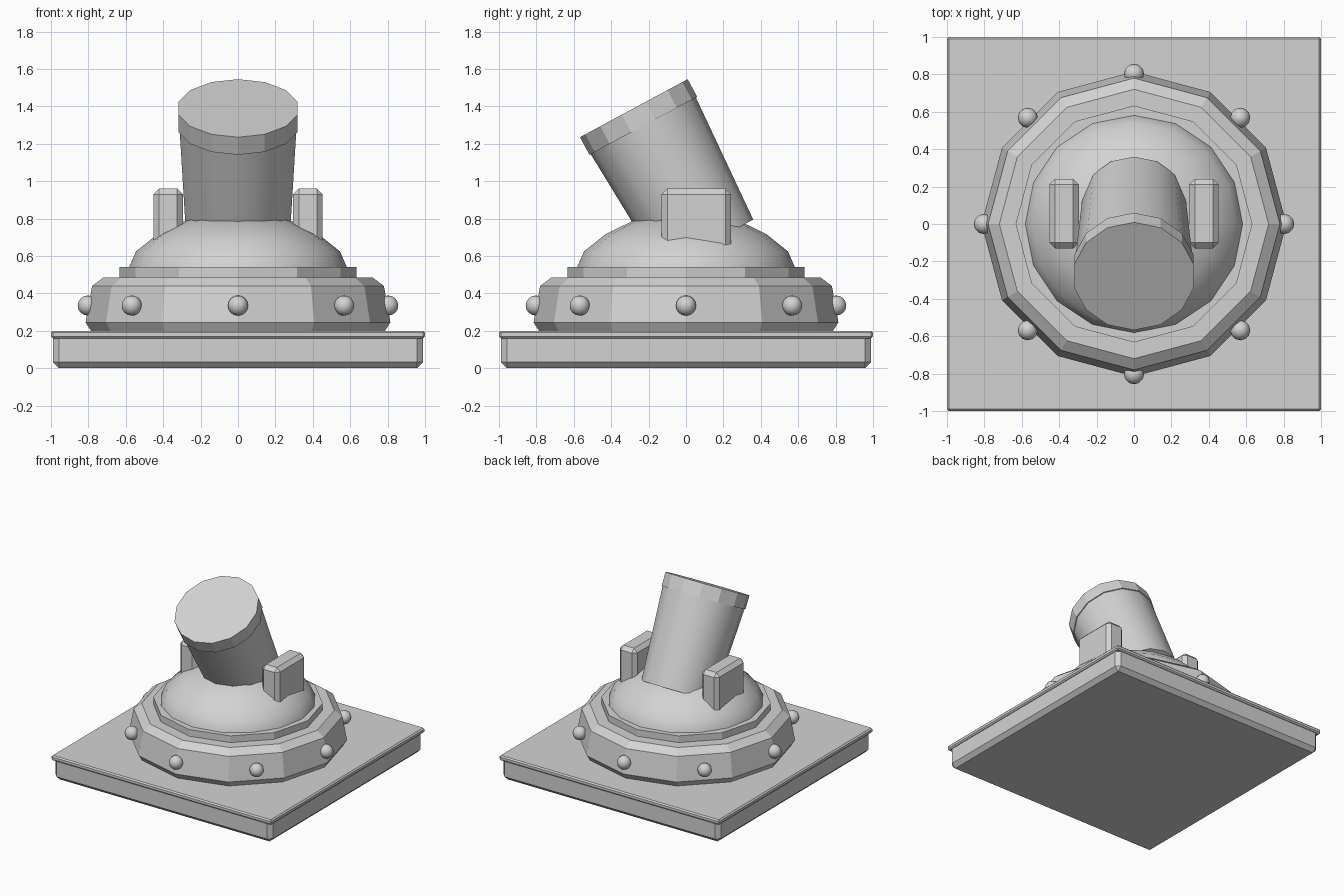
import bpy
import bmesh
from math import sin, cos, pi, radians

cube = bpy.data.objects.get("Cube")
if cube:
    bpy.data.objects.remove(cube, do_unlink=True)

grey = bpy.data.materials.new("plain_grey")
grey.use_nodes = True
grey.diffuse_color = (0.65, 0.65, 0.65, 1)
grey.node_tree.nodes["Principled BSDF"].inputs["Base Color"].default_value = grey.diffuse_color


def finish(bm, name, smooth=None):
    """Turn a bmesh into a named object, optionally smoothed below an angle."""
    bmesh.ops.recalc_face_normals(bm, faces=bm.faces)
    mesh = bpy.data.meshes.new(name)
    bm.to_mesh(mesh)
    bm.free()
    mesh.materials.append(grey)
    obj = bpy.data.objects.new(name, mesh)
    bpy.context.collection.objects.link(obj)
    if smooth:
        bpy.ops.object.select_all(action='DESELECT')
        obj.select_set(True)
        bpy.context.view_layer.objects.active = obj
        bpy.ops.object.shade_smooth_by_angle(angle=radians(smooth))
    return obj


def lathe(name, profile, sides, start=0.0, smooth=None):
    """Stack regular polygons of (radius, z) and cap both ends."""
    bm = bmesh.new()
    rings = []
    for r, z in profile:
        angles = [start + 2 * pi * i / sides for i in range(sides)]
        rings.append([bm.verts.new((r * cos(a), r * sin(a), z)) for a in angles])
    for low, high in zip(rings, rings[1:]):
        for i in range(sides):
            j = (i + 1) % sides
            bm.faces.new((low[i], low[j], high[j], high[i]))
    bm.faces.new(rings[0])
    bm.faces.new(rings[-1])
    return finish(bm, name, smooth)


def bevelled_box(name, low, high, bevel):
    bm = bmesh.new()
    bmesh.ops.create_cube(bm, size=1)
    for v in bm.verts:
        v.co = [(a + b) / 2 + c * (b - a) for a, b, c in zip(low, high, v.co)]
    bmesh.ops.bevel(bm, geom=bm.edges[:], offset=bevel, segments=1,
                    affect='EDGES', clamp_overlap=True)
    return finish(bm, name)


# Square base with an overhanging top plate
bevelled_box("base_block", (-0.988, -0.988, 0), (0.988, 0.988, 0.19), 0.032)
bevelled_box("base_plate", (-1, -1, 0.16), (1, 1, 0.2), 0.01)

# Twelve-sided turret ring, raised collar and dome
lathe("turret_ring", [(0.78, 0.19), (0.815, 0.245), (0.78, 0.44), (0.72, 0.485)], 12)
lathe("dome_collar", [(0.633, 0.46), (0.633, 0.54)], 12)
lathe("dome", [(0.59, 0.5), (0.58, 0.545), (0.545, 0.625), (0.43, 0.717), (0.27, 0.795),
               (0.12, 0.81), (0.01, 0.815)], 16, smooth=40)

# Round rivets around the ring
for i in range(8):
    a = i * pi / 4
    bm = bmesh.new()
    bmesh.ops.create_uvsphere(bm, u_segments=12, v_segments=8, radius=0.054)
    rivet = finish(bm, "rivet", 60)
    rivet.location = (0.803 * cos(a), 0.803 * sin(a), 0.335)

# Tilted tapering barrel with a closed muzzle band
barrel = lathe("barrel", [(0.28, 0), (0.32, 0.73)], 14, pi / 2, 40)
muzzle = lathe("muzzle_band", [(0.327, 0.72), (0.327, 0.827)], 14, pi / 2)
for part in (barrel, muzzle):
    part.location = (0, 0.113, 0.662)
    part.rotation_euler.x = radians(28.3)

# Lugs on either side of the barrel
for side, name in ((1, "left_lug"), (-1, "right_lug")):
    x0, x1 = sorted((side * 0.295, side * 0.453))
    bevelled_box(name, (x0, -0.13, 0.58), (x1, 0.24, 0.96), 0.03)
